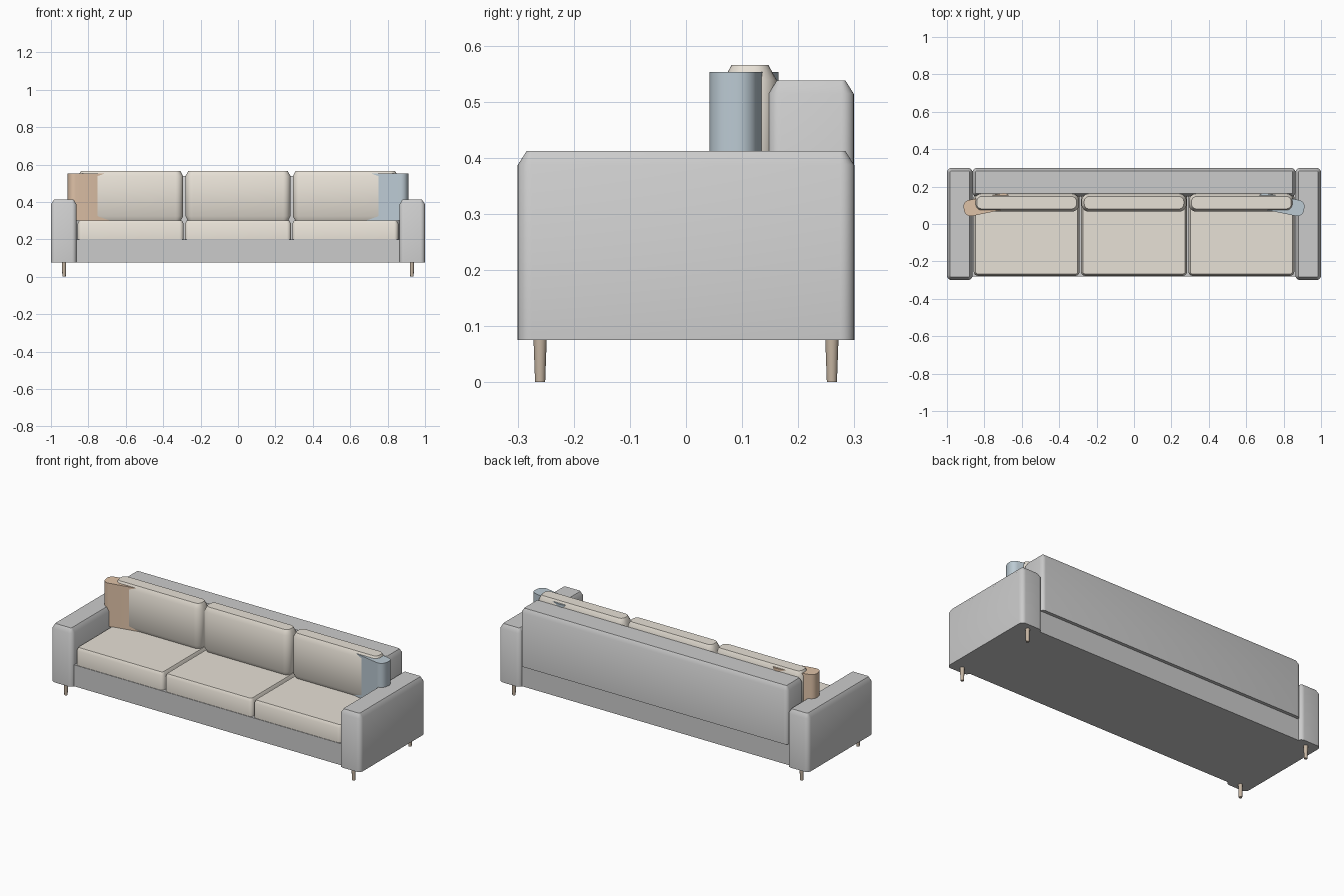
import bpy, bmesh, math

if "Cube" in bpy.data.objects:
    bpy.data.objects.remove(bpy.data.objects["Cube"])


def material(name, rgb):
    m = bpy.data.materials.new(name)
    m.diffuse_color = (*rgb, 1)
    m.use_nodes = True
    m.node_tree.nodes["Principled BSDF"].inputs["Base Color"].default_value = m.diffuse_color
    return m


fabric = material("cream_fabric", (0.80, 0.75, 0.67))
tan = material("tan_fabric", (0.74, 0.54, 0.39))
blue = material("blue_fabric", (0.50, 0.59, 0.65))
wood = material("wood", (0.56, 0.46, 0.36))


def finish(bm, name, mat, loc, rot=0):
    bmesh.ops.recalc_face_normals(bm, faces=bm.faces)
    me = bpy.data.meshes.new(name)
    bm.to_mesh(me)
    bm.free()
    ob = bpy.data.objects.new(name, me)
    bpy.context.collection.objects.link(ob)
    ob.location = loc
    ob.rotation_euler.z = rot
    if mat:
        me.materials.append(mat)
    bpy.context.view_layer.objects.active = ob
    ob.select_set(True)
    bpy.ops.object.shade_smooth_by_angle(angle=math.radians(40))
    ob.select_set(False)
    return ob


def padded(name, x, y, z, r=0.0, inset=0.0, drop=0.0, bottom=False, mat=None, rot=0):
    """Block with rounded upright corners and a chamfered top (and bottom)."""
    cx, cy = sum(x) / 2, sum(y) / 2
    hx, hy = (x[1] - x[0]) / 2, (y[1] - y[0]) / 2
    levels = [(z[0], inset), (z[0] + drop, 0)] if bottom else [(z[0], 0)]
    levels += [(z[1] - drop, 0), (z[1], inset)] if drop else [(z[1], 0)]
    steps = 6 if r else 0
    bm = bmesh.new()
    rings = []
    for h, i in levels:
        rad = max(r - i, 0.004) if r else 0
        ring = []
        for q, (sx, sy) in enumerate([(1, 1), (-1, 1), (-1, -1), (1, -1)]):
            for k in range(steps + 1):
                a = math.pi / 2 * (q + (k / steps if steps else 0))
                ring.append(bm.verts.new((sx * (hx - i - rad) + rad * math.cos(a),
                                          sy * (hy - i - rad) + rad * math.sin(a), h)))
        rings.append(ring)
    n = len(rings[0])
    for lo, hi in zip(rings, rings[1:]):
        for k in range(n):
            bm.faces.new((lo[k], lo[(k + 1) % n], hi[(k + 1) % n], hi[k]))
    bm.faces.new(rings[0][::-1])
    bm.faces.new(rings[-1])
    return finish(bm, name, mat, (cx, cy, 0), rot)


# Frame: base and backrest
padded("base", (-0.87, 0.87), (-0.28, 0.28), (0.075, 0.2))
padded("backrest", (-0.863, 0.863), (0.147, 0.299), (0.2, 0.538), 0.022, 0.015, 0.024)

# Three seat cushions and three back cushions
for i in (-1, 0, 1):
    c = i * 0.574
    padded(f"seat_cushion_{i + 2}", (c - 0.283, c + 0.283), (-0.277, 0.165), (0.2, 0.302),
           0.022, 0.01, 0.017, mat=fabric)
    padded(f"back_cushion_{i + 2}", (c - 0.281, c + 0.281), (0.066, 0.162), (0.297, 0.565),
           0.04, 0.015, 0.027, True, mat=fabric)

# Arms, legs and throw pillows on both sides
for side, s in (("left", -1), ("right", 1)):
    xs = sorted((s * 0.863, s * 1.0))
    padded(f"{side}_arm", xs, (-0.3, 0.3), (0.075, 0.412), 0.025, 0.016, 0.025)
    for end, y in (("front", -0.26), ("back", 0.26)):
        bm = bmesh.new()
        bmesh.ops.create_cone(bm, cap_ends=True, segments=20, radius1=0.009,
                              radius2=0.0118, depth=0.077)
        finish(bm, f"{side}_{end}_leg", wood, (s * 0.93, y, 0.0385))
    px = s * 0.785
    padded(f"{side}_throw_pillow", (px - 0.127, px + 0.127), (0.06, 0.147), (0.3, 0.553),
           0.035, mat=tan if s < 0 else blue, rot=-s * 0.2)
